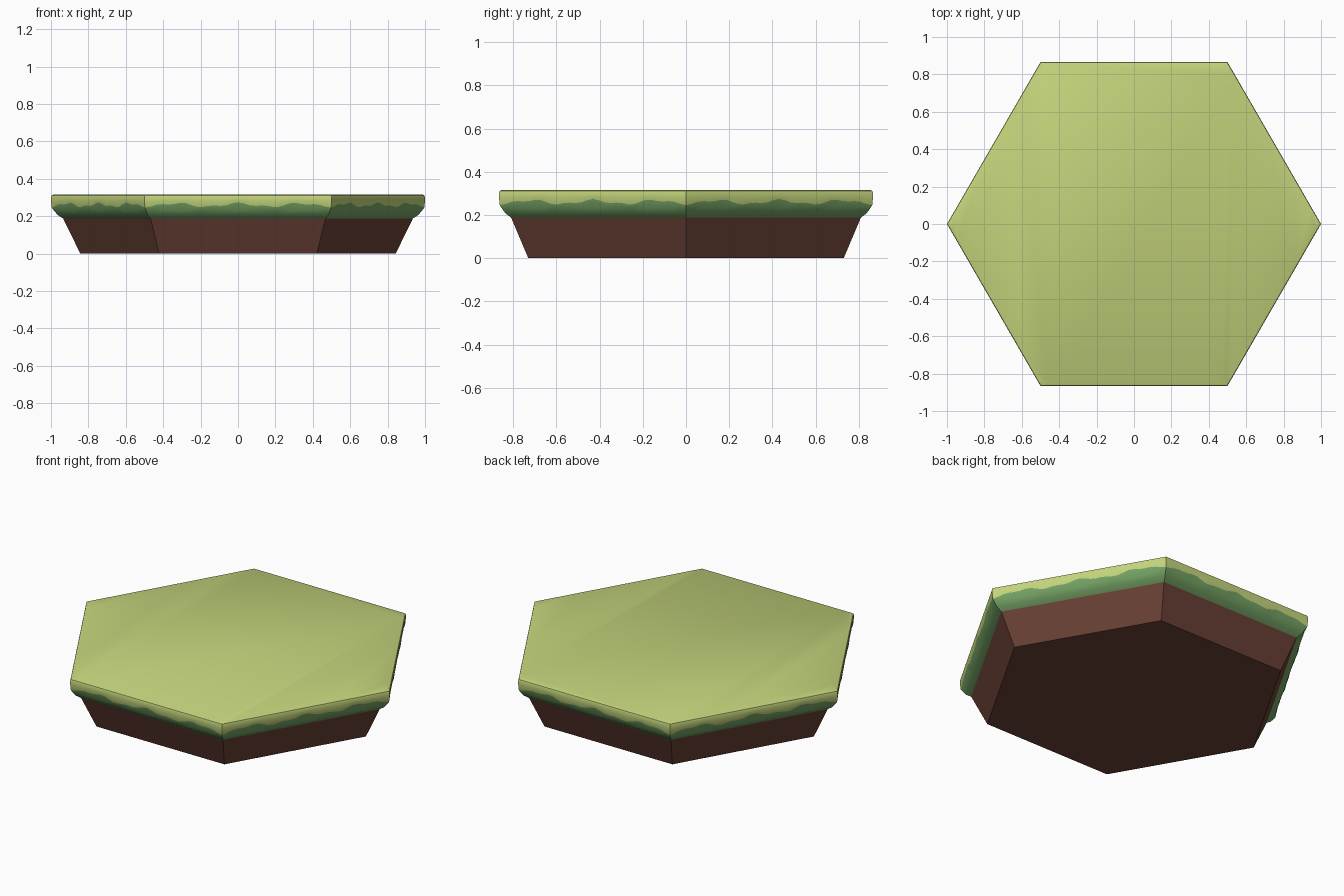
import bpy, bmesh, math

if "Cube" in bpy.data.objects:
    bpy.data.objects.remove(bpy.data.objects["Cube"])

N = 32  # segments along each hexagon side


def material(name, rgb):
    m = bpy.data.materials.new(name)
    m.diffuse_color = (*rgb, 1)
    m.use_nodes = True
    m.node_tree.nodes["Principled BSDF"].inputs["Base Color"].default_value = m.diffuse_color
    return m


light_grass = material("light_grass", (0.55, 0.66, 0.20))
dark_grass = material("dark_grass", (0.18, 0.37, 0.13))
soil_brown = material("soil_brown", (0.145, 0.054, 0.037))


def wave(s):
    # height of the ragged grass line, s = 0..1 along one side
    return 0.260 - 0.009 * math.cos(6 * math.pi * s) - 0.005 * math.cos(14 * math.pi * s)


def hex_ring(bm, radius, height, n):
    # hexagon outline with n segments per side; height may follow the side
    verts = []
    for k in range(6):
        a, b = math.radians(60 * k), math.radians(60 * (k + 1))
        for i in range(n):
            s = i / n
            x = radius * ((1 - s) * math.cos(a) + s * math.cos(b))
            y = radius * ((1 - s) * math.sin(a) + s * math.sin(b))
            z = height(s) if callable(height) else height
            verts.append(bm.verts.new((x, y, z)))
    return verts


def hex_part(name, profile, mats, n, cap_first, cap_last, first_last_mat=0):
    # profile: (radius, height, material index of the band above)
    bm = bmesh.new()
    rings = [hex_ring(bm, r, z, n) for r, z, _ in profile]
    for (lo, hi), (_, _, mi) in zip(zip(rings, rings[1:]), profile):
        for i in range(len(lo)):
            j = (i + 1) % len(lo)
            bm.faces.new((lo[i], lo[j], hi[j], hi[i])).material_index = mi
    if cap_first:
        bm.faces.new(rings[0][::-1])
    if cap_last:
        bm.faces.new(rings[-1]).material_index = first_last_mat
    me = bpy.data.meshes.new(name)
    bm.to_mesh(me)
    bm.free()
    for m in mats:
        me.materials.append(m)
    ob = bpy.data.objects.new(name, me)
    bpy.context.collection.objects.link(ob)
    bpy.ops.object.select_all(action='DESELECT')
    ob.select_set(True)
    bpy.context.view_layer.objects.active = ob
    bpy.ops.object.shade_smooth_by_angle(angle=math.radians(35))
    return ob


# tapered soil base
hex_part("soil_base", [(0.843, 0, 0), (0.935, 0.188, 0)], [soil_brown], 1, True, False)

# grass cap: rounded underside, ragged colour line, softly rounded top rim
hex_part("grass_cap", [
    (0.935, 0.188, 0),
    (0.964, 0.207, 0),
    (0.984, 0.230, 0),
    (0.996, wave, 1),
    (1.000, 0.283, 1),
    (1.000, 0.302, 1),
    (0.997, 0.311, 1),
    (0.989, 0.315, 1),
], [dark_grass, light_grass], N, False, True, 1)
